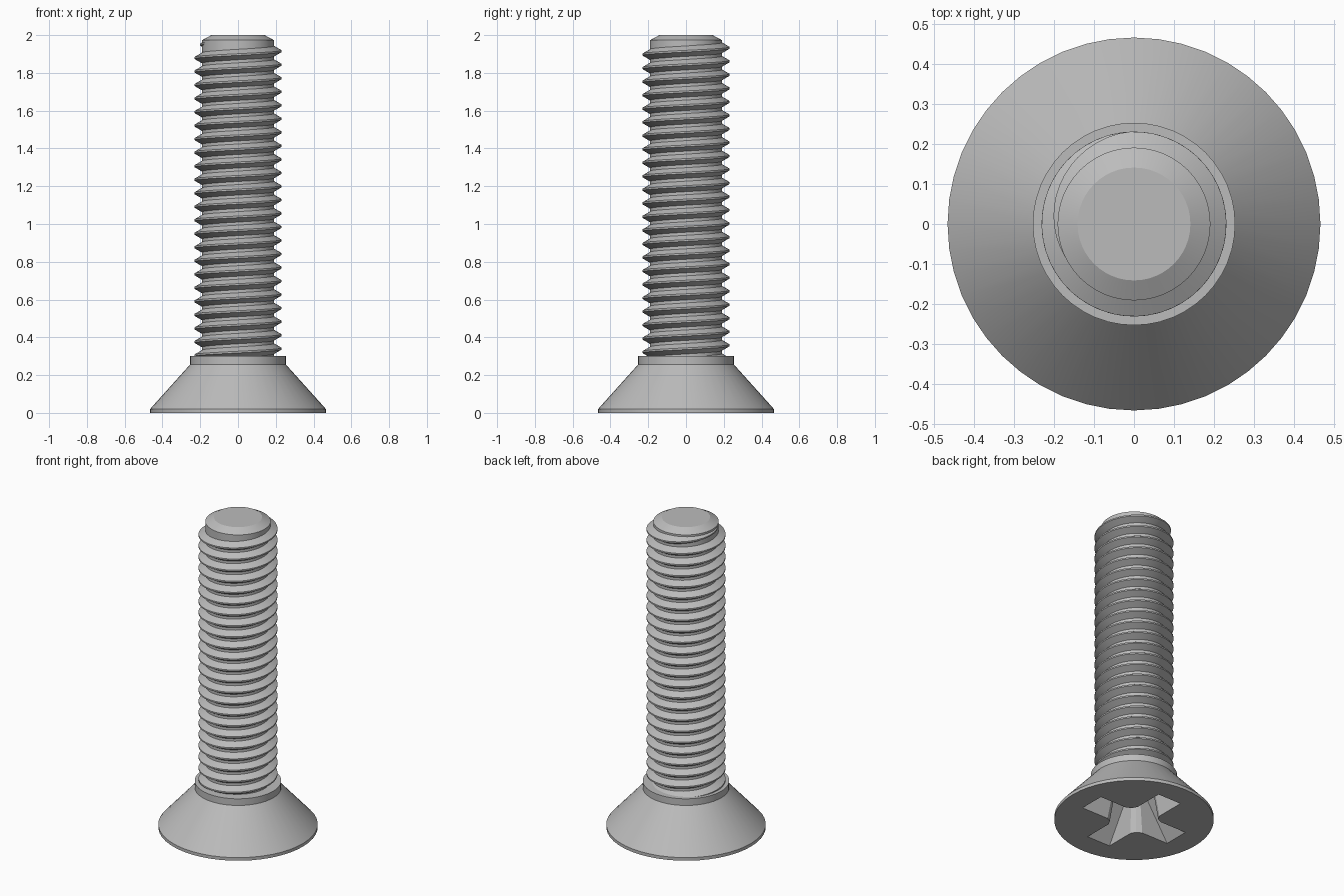
import bpy
import bmesh
from math import cos, sin, pi, radians

SIDES = 48
PITCH = 0.0716
CORE, CREST = 0.191, 0.231

if "Cube" in bpy.data.objects:
    bpy.data.objects.remove(bpy.data.objects["Cube"])

steel = bpy.data.materials.new("grey steel")
steel.use_nodes = True
GREY = (0.5, 0.5, 0.5, 1)
steel.diffuse_color = GREY
steel.node_tree.nodes["Principled BSDF"].inputs["Base Color"].default_value = GREY


def loft(name, rings):
    """Skin a list of closed point rings and cap both ends."""
    bm = bmesh.new()
    rows = [[bm.verts.new(p) for p in ring] for ring in rings]
    n = len(rows[0])
    for a, b in zip(rows, rows[1:]):
        for i in range(n):
            j = (i + 1) % n
            bm.faces.new((a[i], a[j], b[j], b[i]))
    bm.faces.new(rows[0])
    bm.faces.new(rows[-1])
    bmesh.ops.recalc_face_normals(bm, faces=bm.faces)
    mesh = bpy.data.meshes.new(name)
    bm.to_mesh(mesh)
    bm.free()
    mesh.materials.append(steel)
    obj = bpy.data.objects.new(name, mesh)
    bpy.context.collection.objects.link(obj)
    return obj


def select_only(obj):
    bpy.ops.object.select_all(action="DESELECT")
    obj.select_set(True)
    bpy.context.view_layer.objects.active = obj


def lathe(name, profile):
    angles = [2 * pi * i / SIDES for i in range(SIDES)]
    return loft(name, [[(r * cos(a), r * sin(a), z) for a in angles] for r, z in profile])


def cross(reach, half, fillet, z):
    """Cross outline with cut-off inner corners."""
    f = half + fillet
    m = half + fillet * 0.35
    arm = [(reach, -half), (reach, half), (f, half), (m, m), (half, f)]
    ring = []
    for c, s in ((1, 0), (0, 1), (-1, 0), (0, -1)):
        ring += [(x * c - y * s, x * s + y * c, z) for x, y in arm[:4]]
        ring.append((arm[4][0] * c - arm[4][1] * s, arm[4][0] * s + arm[4][1] * c, z))
    return ring


# Countersunk head with a short collar
head = lathe("countersunk_head", [(0.466, 0), (0.466, 0.02), (0.253, 0.257), (0.253, 0.3)])

# Tapered cross recess cut into the underside of the head
cutter = loft("recess_cutter", [cross(0.33, 0.084, 0.05, -0.01), cross(0.14, 0.062, 0.035, 0.24)])
cutter.hide_render = True
cut = head.modifiers.new("recess", "BOOLEAN")
cut.operation = "DIFFERENCE"
cut.solver = "EXACT"
cut.object = cutter
select_only(head)
bpy.ops.object.modifier_apply(modifier=cut.name)
bpy.data.objects.remove(cutter)

# Shaft core with a chamfered tip
shaft = lathe("shaft_core", [(CORE, 0.28), (CORE, 1.973), (0.141, 2)])

# Right-handed helical thread that runs out near the tip
start, fade, end = radians(-22.9 * 360), radians(95), radians(205)
steps = int((end - start) / (2 * pi) * SIDES)
rings = []
for i in range(steps + 1):
    a = start + (end - start) * i / steps
    left = min(1, (end - a) / (end - fade))
    height = (CREST - CORE) * left
    z = 1.915 + PITCH * a / (2 * pi)
    flat = PITCH / 16
    base = flat + 0.58 * height
    sunk = CORE - 0.012
    section = [(sunk, -base - 0.007), (CORE + height, -flat),
               (CORE + height, flat), (sunk, base + 0.007)]
    rings.append([(r * cos(a), r * sin(a), z + dz) for r, dz in section])
thread = loft("screw_thread", rings)

for obj in (head, shaft, thread):
    select_only(obj)
    bpy.ops.object.shade_smooth_by_angle(angle=radians(25))
